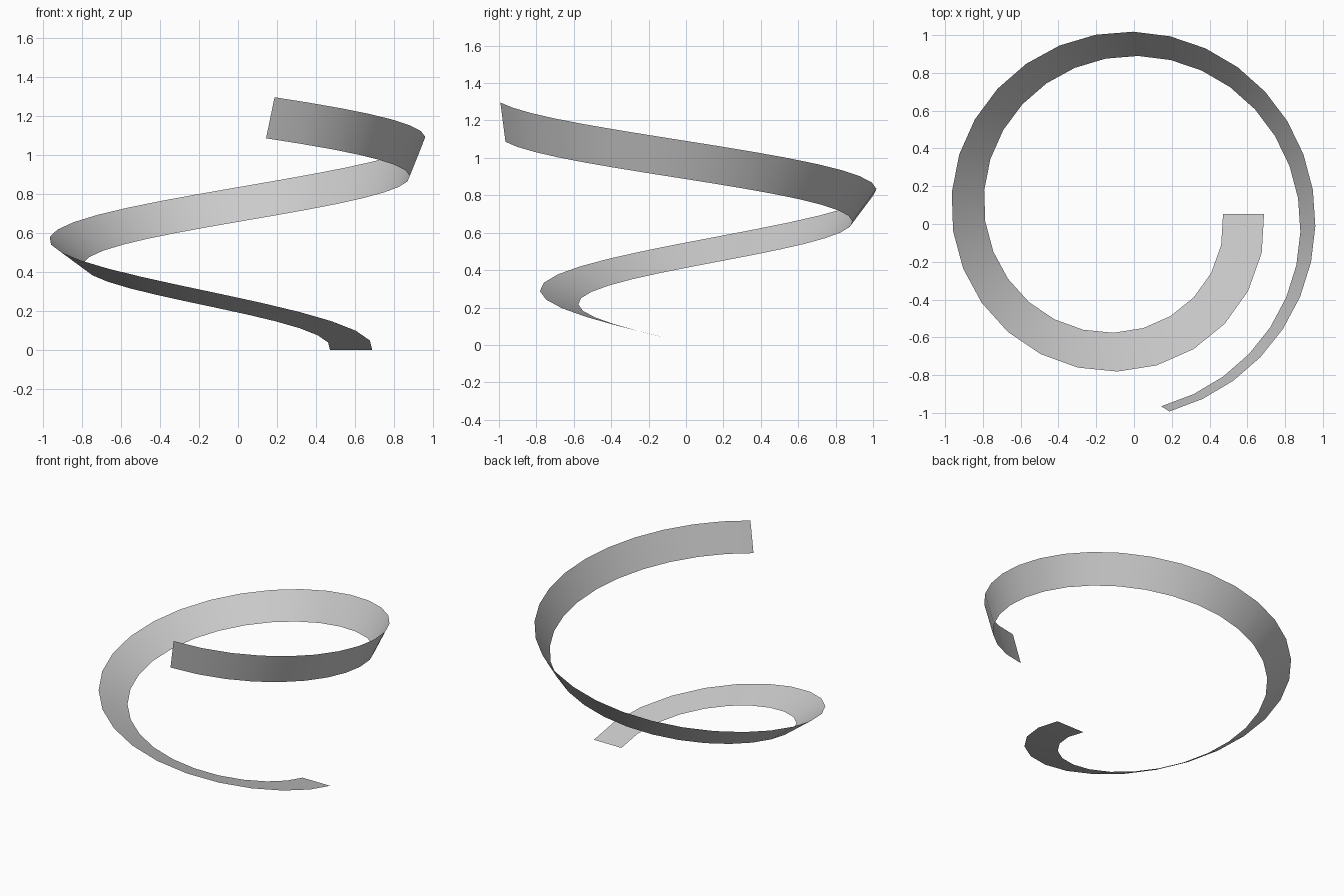
import bpy, bmesh
from math import sin, cos, sqrt, radians
from mathutils import Vector

cube = bpy.data.objects.get("Cube")
if cube:
    bpy.data.objects.remove(cube, do_unlink=True)

# Widening, rising path, cut into equal lengths
SEGMENTS = 35
WIDTH = 0.217
TURN = radians(437.4)
START_R, GROWTH, RISE = 0.645, 0.054, 0.156
CENTRE = Vector((-0.065, 0.053, 0))


def path_point(i):
    total = START_R * TURN + GROWTH * TURN ** 2 / 2
    length = total * i / SEGMENTS
    a = (sqrt(START_R ** 2 + 2 * GROWTH * length) - START_R) / GROWTH
    r = START_R + GROWTH * a
    return CENTRE + Vector((r * cos(a), -r * sin(a), RISE * a))


path = [path_point(i) for i in range(SEGMENTS + 1)]
steps = [(b - a).normalized() for a, b in zip(path, path[1:])]

# Flat strip swept along the path with mitred joints
bm = bmesh.new()
half = Vector((WIDTH / 2, 0, 0))
rows = []
for i, p in enumerate(path):
    if i:
        d = steps[i - 1]
        plane = d + steps[min(i, SEGMENTS - 1)]
        half = half - d * (half.dot(plane) / d.dot(plane))
    rows.append((bm.verts.new(p - half), bm.verts.new(p + half)))
for (a, b), (c, d) in zip(rows, rows[1:]):
    bm.faces.new((a, c, d, b))
bm.normal_update()
if bm.faces[:][0].normal.z < 0:
    bmesh.ops.reverse_faces(bm, faces=bm.faces[:])

mesh = bpy.data.meshes.new("spiral_ribbon")
bm.to_mesh(mesh)
bm.free()
ribbon = bpy.data.objects.new("spiral_ribbon", mesh)
bpy.context.collection.objects.link(ribbon)

# Plain grey
grey = bpy.data.materials.new("light_grey")
grey.use_nodes = True
colour = (0.6, 0.6, 0.6, 1)
grey.diffuse_color = colour
grey.node_tree.nodes["Principled BSDF"].inputs["Base Color"].default_value = colour
mesh.materials.append(grey)

bpy.context.view_layer.objects.active = ribbon
ribbon.select_set(True)
bpy.ops.object.shade_smooth_by_angle(angle=radians(40))
